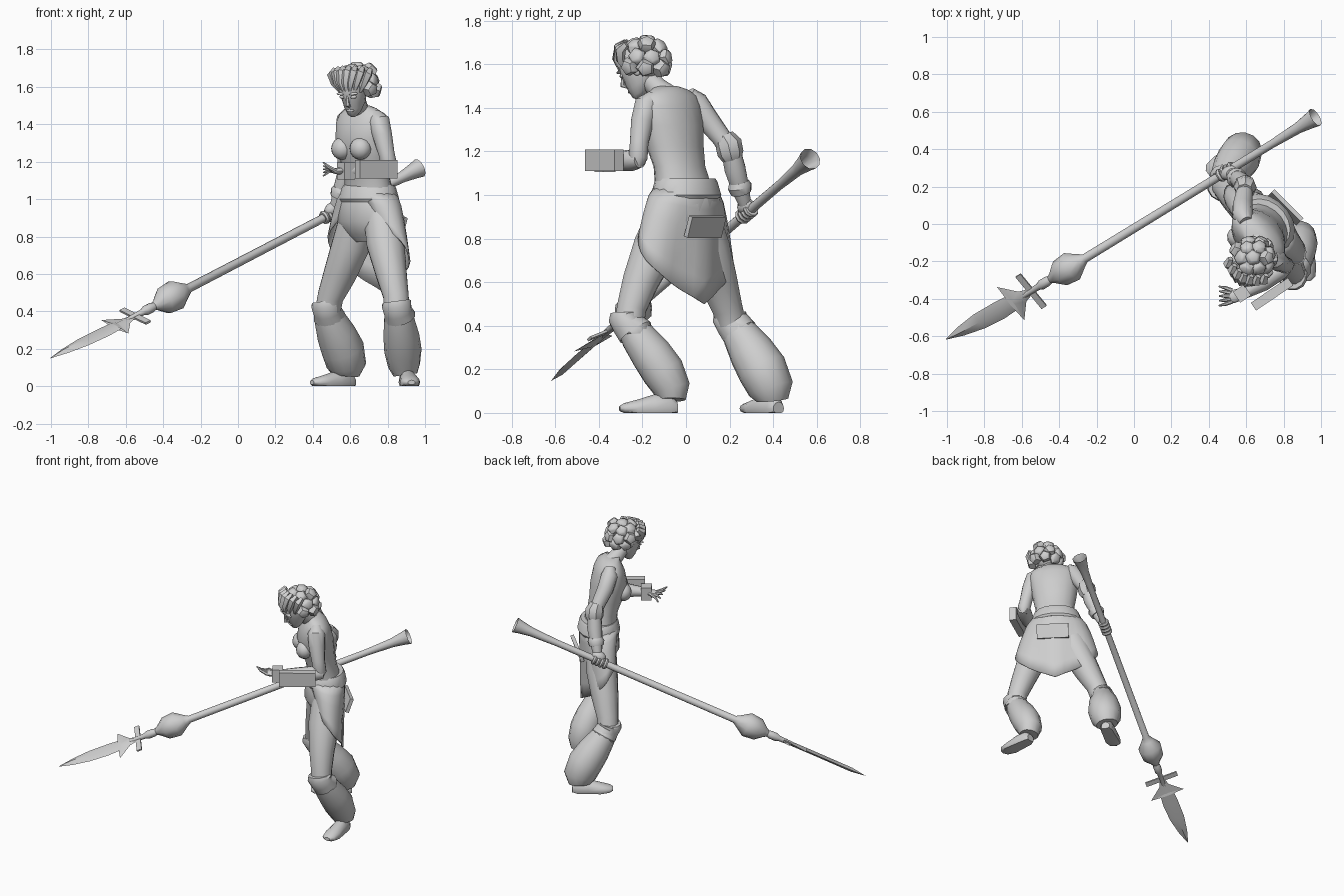
import bpy, bmesh, math, random
from mathutils import Vector, Matrix

random.seed(4)
cube = bpy.data.objects.get("Cube")
if cube:
    bpy.data.objects.remove(cube, do_unlink=True)

grey = bpy.data.materials.new("plain grey")
grey.use_nodes = True
grey.diffuse_color = (0.62, 0.62, 0.62, 1)
grey.node_tree.nodes["Principled BSDF"].inputs["Base Color"].default_value = grey.diffuse_color

UP = Vector((0, 0, 1))
FWD = Vector((-1, -1, 0)).normalized()     # direction the body faces
LEFT = UP.cross(FWD)
made = []


def finish(name, bm):
    bmesh.ops.recalc_face_normals(bm, faces=bm.faces)
    mesh = bpy.data.meshes.new(name)
    bm.to_mesh(mesh)
    bm.free()
    mesh.materials.append(grey)
    obj = bpy.data.objects.new(name, mesh)
    bpy.context.scene.collection.objects.link(obj)
    made.append(obj)
    return obj


def tube(name, pts, sides=12, axis=None, frame=None):
    """Loft elliptical rings (x, y, z, radius[, second radius]) along a path."""
    centres = [Vector(p[:3]) for p in pts]
    span = (centres[-1] - centres[0]).normalized()
    ref = FWD if abs(span.z) > 0.7 else UP
    bm = bmesh.new()
    rings = []
    for i, p in enumerate(pts):
        t = axis or (centres[min(i + 1, len(pts) - 1)] - centres[max(i - 1, 0)]).normalized()
        if frame:
            side, depth = frame
        else:
            side = t.cross(ref).normalized()
            depth = side.cross(t)
        ring = []
        for k in range(sides):
            a = math.tau * k / sides
            v = centres[i] + side * p[3] * math.cos(a) + depth * p[-1] * math.sin(a)
            v.z = max(v.z, 0)
            ring.append(bm.verts.new(v))
        rings.append(ring)
    for r, s in zip(rings, rings[1:]):
        for k in range(sides):
            j = (k + 1) % sides
            bm.faces.new((r[k], r[j], s[j], s[k]))
    bm.faces.new(rings[0])
    bm.faces.new(rings[-1])
    return finish(name, bm)


def solid(name, centre, size, axes=(LEFT, FWD, UP), box=False):
    """Ellipsoid or box aligned to the given axes."""
    m = Matrix.Translation(centre) @ Matrix(axes).transposed().to_4x4() @ Matrix.Diagonal((*size, 1))
    bm = bmesh.new()
    if box:
        bmesh.ops.create_cube(bm, size=2, matrix=m)
    else:
        bmesh.ops.create_uvsphere(bm, u_segments=12, v_segments=8, radius=1, matrix=m)
    return finish(name, bm)


# Torso, chest and pelvis
body = (LEFT, FWD)
tube("torso", [(.70, -.01, 1.03, .15, .11), (.69, -.03, 1.13, .135, .10), (.675, -.05, 1.22, .15, .11),
               (.665, -.065, 1.32, .165, .12), (.665, -.07, 1.41, .175, .10),
               (.665, -.07, 1.455, .155, .08), (.66, -.075, 1.485, .10, .06), (.655, -.09, 1.50, .05, .05)],
     18, frame=body)
for name, s in (("left_breast", 1), ("right_breast", -1)):
    solid(name, Vector((.665, -.065, 1.27)) + FWD * .085 + LEFT * s * .07, (.062, .055, .06))
tube("pelvis", [(.70, 0, 1.07, .145, .11), (.70, 0, .98, .18, .13), (.70, -.01, .88, .20, .13),
                (.70, -.01, .81, .15, .09), (.70, -.01, .77, .08, .06)], 18, frame=body)
tube("belt", [(.70, 0, 1.075, .15, .118), (.70, 0, 1.06, .16, .128),
              (.70, 0, 1.0, .182, .14), (.70, 0, .985, .178, .13)], 18, frame=body)

# Wrapped skirt, pointed behind and open in front
bm = bmesh.new()
grid = []
for i in range(25):
    f = i / 12 - 1
    u = f * math.radians(155)
    low = .50 + .40 * abs(f)
    column = []
    for j in range(6):
        drop = j / 5
        wide = .16 + .13 * drop ** .6
        deep = .13 + .012 * drop * math.cos(6 * u) - .02 * drop
        mid = Vector((.70, 0, 1.04 + (low - 1.04) * drop))
        column.append(bm.verts.new(mid + LEFT * wide * math.sin(u) - FWD * deep * math.cos(u)))
    grid.append(column)
for a, b in zip(grid, grid[1:]):
    for j in range(5):
        bm.faces.new((a[j], b[j], b[j + 1], a[j + 1]))
skirt = finish("skirt", bm)
thick = skirt.modifiers.new("thickness", "SOLIDIFY")
thick.thickness = .008
out = (-FWD - UP * .35).normalized()
solid("skirt_flap", Vector((.70, 0, .855)) - FWD * .14 + LEFT * .015, (.11, .012, .05),
      (LEFT, out, LEFT.cross(out)), True)

# Legs, knee bands, baggy boots and feet
tube("right_thigh", [(.64, .06, .90, .10), (.605, .10, .76, .105), (.545, .15, .60, .09),
                     (.495, .19, .48, .072), (.48, .21, .40, .07)])
tube("left_thigh", [(.77, -.08, .90, .10), (.79, -.14, .76, .105), (.82, -.21, .60, .085),
                    (.845, -.25, .48, .07), (.85, -.26, .40, .07)])
tube("right_boot", [(.475, .22, .42, .07), (.492, .25, .36, .085), (.525, .30, .28, .105),
                    (.56, .35, .20, .115), (.58, .39, .11, .106), (.575, .395, .06, .075)], 14)
tube("left_boot", [(.852, -.26, .42, .068), (.862, -.22, .35, .082), (.873, -.16, .27, .096),
                   (.882, -.105, .19, .10), (.888, -.065, .11, .086), (.895, -.065, .06, .064)], 14)
for name, x, y, slant in (("right", .478, .215, .03), ("left", .855, -.262, .03)):
    tube(name + "_knee_band", [(x - .01, y - slant / 2, .455, .072), (x - .008, y - slant / 2, .44, .082),
                               (x, y, .40, .076), (x + .01, y + slant, .37, .086), (x + .012, y + slant, .355, .078)])
for name, heel, toe in (("right", (.615, .425), (.395, .27)), ("left", (.90, -.04), (.928, -.305))):
    h, t = Vector(heel), Vector(toe)
    path = []
    for f, a, b in ((0, .03, .03), (.12, .045, .07), (.4, .05, .065), (.7, .055, .04), (.92, .045, .025), (1, .02, .012)):
        path.append((*h.lerp(t, f), .02, a, b))
    tube(name + "_foot", path)

# Left arm with a bracer block
tube("left_upper_arm", [(.735, -.15, 1.45, .035), (.755, -.18, 1.415, .058), (.772, -.20, 1.34, .054),
                        (.795, -.215, 1.24, .044), (.81, -.22, 1.17, .045), (.81, -.225, 1.13, .025)])
tube("left_forearm", [(.83, -.21, 1.16, .035), (.785, -.245, 1.16, .05), (.69, -.315, 1.155, .045),
                      (.59, -.37, 1.15, .03)])
along = Vector((-.83, -.56, 0)).normalized()
arm_axes = (along, UP.cross(along), UP)
solid("arm_block", Vector((.738, -.375, 1.16)), (.12, .025, .05), arm_axes, True)
solid("left_cuff", Vector((.578, -.372, 1.15)), (.035, .035, .045), arm_axes, True)
solid("left_palm", Vector((.54, -.385, 1.15)), (.045, .035, .018), arm_axes)
for k in range(5):
    s = k / 2 - 1
    base = Vector((.525, -.385 - .03 * s, 1.15))
    mid = base + Vector((-.04, -.015 * s, .01 + .012 * s))
    tip = mid + Vector((-.03, -.006 * s, .025 * s))
    tube("left_finger", [(*base, .011), (*mid, .01), (*tip, .004)], 6)

# Right arm gripping the shaft
tube("right_upper_arm", [(.60, .01, 1.465, .035), (.582, .045, 1.425, .056), (.58, .095, 1.35, .054),
                         (.59, .165, 1.26, .046), (.595, .20, 1.20, .045)])
tube("right_forearm", [(.595, .20, 1.23, .045), (.575, .225, 1.12, .05), (.545, .25, 1.03, .042),
                       (.52, .27, .96, .03)])
tube("right_elbow_guard", [(.592, .175, 1.27, .045), (.595, .195, 1.235, .062), (.592, .205, 1.19, .06),
                           (.588, .212, 1.165, .046)], 8)
tube("right_cuff", [(.555, .242, 1.06, .046), (.55, .246, 1.04, .056), (.54, .254, 1.01, .048)], 10)

# Spear: shaft with bulb and flared hollow butt
orb = Vector((-.355, -.24, .476))
shaft = Vector((1.325, .81, .69)).normalized()
wide = Vector((.6, -.74, -.3))
wide = (wide - shaft * wide.dot(shaft)).normalized()
flat = shaft.cross(wide)
profile = [(-.34, .012), (-.2, .018), (-.18, .027), (-.14, .027), (-.12, .022), (-.10, .034), (-.05, .074),
           (.03, .082), (.09, .042), (.12, .024), (1.4, .022), (1.58, .03), (1.66, .043), (1.70, .052),
           (1.66, .034), (1.5, .012)]
tube("spear_shaft", [(*(orb + shaft * s), r) for s, r in profile], 10, axis=shaft)
solid("spear_guard", orb - shaft * .25, (.017, .115, .006), (shaft, wide, flat), True)

# Barbed blade with a raised ridge, its tip swept to one side
half = [(.25, .016), (.31, .035), (.39, .12), (.37, .048), (.47, .054), (.60, .05), (.72, .03)]
outline = half + [(.825, 0)] + [(s, -w) for s, w in reversed(half)]


def on_blade(s, w, rise=0):
    return orb - shaft * s + wide * (w - .05 * max(s - .45, 0)) + flat * rise


bm = bmesh.new()
for face in (1, -1):
    edge = [bm.verts.new(on_blade(s, w)) for s, w in outline]
    ridge = [bm.verts.new(on_blade(s, 0, face * .014)) for s, w in half]
    last = len(half) - 1
    for i in range(last):
        o = len(outline) - 1 - i
        bm.faces.new((edge[i], edge[i + 1], ridge[i + 1], ridge[i]))
        bm.faces.new((edge[o], ridge[i], ridge[i + 1], edge[o - 1]))
    bm.faces.new((edge[last], edge[last + 1], ridge[last]))
    bm.faces.new((edge[last + 1], edge[last + 2], ridge[last]))
    bm.faces.new((edge[0], ridge[0], edge[-1]))
bmesh.ops.remove_doubles(bm, verts=bm.verts, dist=.0005)
finish("spear_blade", bm)

# Right fist around the shaft
grip = orb + shaft * 1.09
solid("right_palm", grip + Vector((.012, -.006, .03)), (.05, .036, .036), (shaft, wide, flat))
for k in range(4):
    c = grip + shaft * (k * .026 - .04)
    tube("right_finger", [(*(c - shaft * .011), .034), (*c, .039), (*(c + shaft * .011), .034)], 10, axis=shaft)

# Neck, head and face
tube("neck", [(.665, -.07, 1.44, .06), (.645, -.13, 1.49, .05), (.63, -.18, 1.54, .048)])
look = Vector((-.37, -.8, -.48)).normalized()
ear = UP.cross(look).normalized()
crown = look.cross(ear)
head = Vector((.618, -.215, 1.58))


def on_head(side, ahead, up):
    return head + ear * side + look * ahead + crown * up


skull = [(-.12, .055, .018, .022), (-.105, .045, .036, .045), (-.07, .02, .056, .074), (-.02, .005, .066, .088),
         (.04, 0, .072, .094), (.085, -.01, .055, .075), (.11, -.01, .02, .03)]
tube("head", [(*on_head(0, f, u), a, b) for u, f, a, b in skull], 14, frame=(ear, look))
tube("nose", [(*on_head(0, .088, .015), .007), (*on_head(0, .108, -.03), .014), (*on_head(0, .09, -.042), .012)], 6)
solid("lips", on_head(0, .087, -.072), (.022, .012, .01), (ear, look, crown))
for name, s in (("left", 1), ("right", -1)):
    solid(name + "_eye", on_head(s * .03, .078, .005), (.02, .012, .01), (ear, look, crown))
    solid(name + "_brow", on_head(s * .032, .08, .025), (.03, .013, .007), (ear, look, crown))
    solid(name + "_ear", on_head(s * .068, -.01, -.01), (.01, .02, .03), (ear, look, crown))

# Chunky hair locks radiating from the back of the skull
pole = (crown * .8 - look * .5).normalized()
across = ear.cross(pole)
middle = Vector((.635, -.185, 1.612))
solid("hair_base", middle, (.085, .09, .08), (ear, across, pole))
for angle, count in ((0, 1), (42, 6), (76, 8), (104, 8)):
    for k in range(count):
        turn = math.tau * (k + angle / 72) / count
        a = math.radians(angle)
        d = pole * math.cos(a) + (ear * math.cos(turn) + across * math.sin(turn)) * math.sin(a)
        if d.dot(look) > .45 and d.dot(crown) < .75:
            continue
        reach = random.uniform(.11, .132)
        tube("hair_lock", [(*(middle + d * .04), .02), (*(middle + d * reach * .8), .045),
                           (*(middle + d * reach), .034), (*(middle + d * (reach + .006)), .022)], 5)

# Long locks swept up from the hairline
for k in range(7):
    s = k / 3 - 1
    dip = .03 * s * s
    tube("swept_lock", [(*on_head(.058 * s, .085 - dip * 1.5, .045 - dip), .01),
                        (*on_head(.085 * s, .075 - dip * 1.5, .09 - dip), .021),
                        (*on_head(.105 * s, .03 - dip, .13 - dip), .027),
                        (*on_head(.105 * s, -.01 - dip, .135 - dip), .016)], 5)

# Smooth rounded parts, keep hard edges crisp
bpy.ops.object.select_all(action="DESELECT")
for obj in made:
    obj.select_set(True)
bpy.context.view_layer.objects.active = made[0]
bpy.ops.object.shade_smooth_by_angle(angle=math.radians(38))
